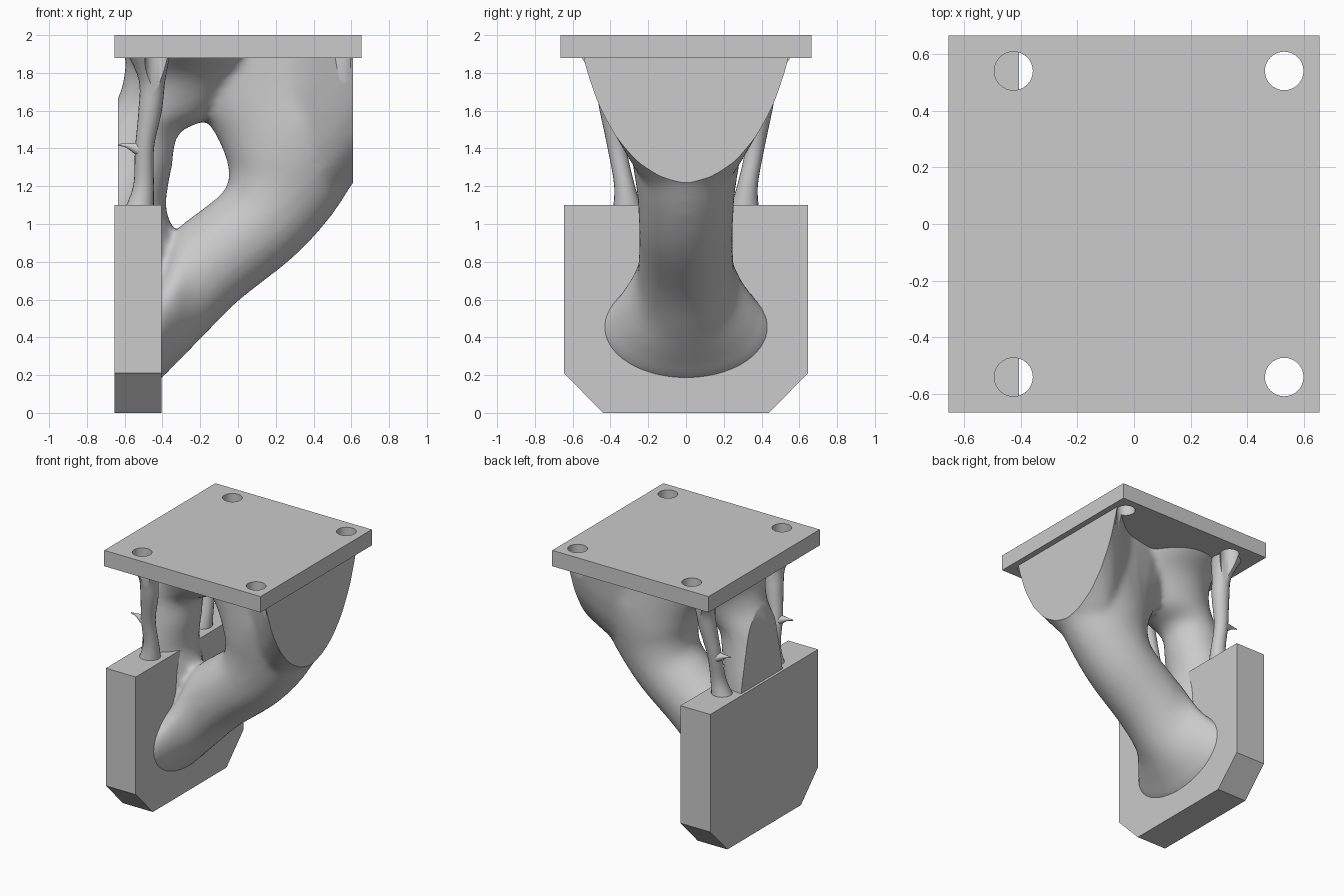
import bpy, bmesh, math
from mathutils import Vector

if "Cube" in bpy.data.objects:
    bpy.data.objects.remove(bpy.data.objects["Cube"])

grey = bpy.data.materials.new("plain grey")
grey.use_nodes = True
grey.diffuse_color = (0.595, 0.595, 0.595, 1)
grey.node_tree.nodes["Principled BSDF"].inputs["Base Color"].default_value = grey.diffuse_color


def make_object(name, bm):
    bmesh.ops.recalc_face_normals(bm, faces=bm.faces)
    mesh = bpy.data.meshes.new(name)
    bm.to_mesh(mesh)
    bm.free()
    mesh.materials.append(grey)
    ob = bpy.data.objects.new(name, mesh)
    bpy.context.collection.objects.link(ob)
    return ob


def apply(ob, kind, **settings):
    mod = ob.modifiers.new(kind.lower(), kind)
    for key, value in settings.items():
        setattr(mod, key, value)
    with bpy.context.temp_override(object=ob, active_object=ob):
        bpy.ops.object.modifier_apply(modifier=mod.name)


def smooth(ob):
    bpy.ops.object.select_all(action="DESELECT")
    ob.select_set(True)
    bpy.context.view_layer.objects.active = ob
    bpy.ops.object.shade_smooth_by_angle(angle=math.radians(40))


def box(name, low, high):
    bm = bmesh.new()
    bmesh.ops.create_cube(bm, size=1)
    low, high = Vector(low), Vector(high)
    for v in bm.verts:
        v.co = (low + high) / 2 + v.co * (high - low)
    return make_object(name, bm)


def spline(rows, steps):
    """Smooth curve through rows of numbers."""
    out = []
    for i in range(len(rows) - 1):
        group = [rows[max(i - 1, 0)], rows[i], rows[i + 1], rows[min(i + 2, len(rows) - 1)]]
        for s in range(steps):
            t = s / steps
            out.append([b + t * ((c - a) / 2 + t * (a - 2.5 * b + 2 * c - d / 2
                        + t * (1.5 * (b - c) + (d - a) / 2))) for a, b, c, d in zip(*group)])
    return out + [list(rows[-1])]


def loft(bm, sections, sides=28):
    """Skin ellipses given as (centre, half axis, half axis)."""
    rings = []
    for c, u, v in sections:
        angles = [math.tau * k / sides for k in range(sides)]
        rings.append([bm.verts.new(c + u * math.cos(a) + v * math.sin(a)) for a in angles])
    for a, b in zip(rings, rings[1:]):
        for k in range(sides):
            n = (k + 1) % sides
            bm.faces.new((a[k], a[n], b[n], b[k]))
    bm.faces.new(rings[0])
    bm.faces.new(rings[-1])


def strut_sections(rows):
    """Rows: lower edge x, z, upper edge x, z, half width."""
    for bx, bz, tx, tz, w in spline(rows, 5):
        low, top = Vector((bx, 0, bz)), Vector((tx, 0, tz))
        yield (low + top) / 2, (top - low) / 2, Vector((0, w, 0))


# Drill for the four bolt holes
bm = bmesh.new()
for x in (-0.425, 0.53):
    for y in (-0.54, 0.54):
        made = bmesh.ops.create_cone(bm, cap_ends=True, segments=32, radius1=0.068,
                                     radius2=0.068, depth=0.6)
        bmesh.ops.translate(bm, verts=made["verts"], vec=(x, y, 2))
drill = make_object("drill", bm)
drill.hide_render = True

# Top plate with bolt holes
top_plate = box("top_plate", (-0.655, -0.665, 1.88), (0.655, 0.665, 2))
apply(top_plate, "BOOLEAN", operation="DIFFERENCE", object=drill, solver="EXACT")
smooth(top_plate)

# Wall plate with chamfered lower corners
bm = bmesh.new()
outline = [(-0.44, 0), (0.44, 0), (0.645, 0.21), (0.645, 1.1), (-0.645, 1.1), (-0.645, 0.21)]
face = bm.faces.new([bm.verts.new((-0.655, y, z)) for y, z in outline])
made = bmesh.ops.extrude_face_region(bm, geom=[face])
bmesh.ops.translate(bm, vec=(0.25, 0, 0),
                    verts=[g for g in made["geom"] if isinstance(g, bmesh.types.BMVert)])
make_object("wall_plate", bm)

# Organic bracket: diagonal arm, rear strut and flared end flange fused together
bm = bmesh.new()
loft(bm, strut_sections([
    (-0.62, 0.11, -0.62, 0.70, 0.48),
    (-0.44, 0.16, -0.44, 0.71, 0.46),
    (-0.32, 0.27, -0.38, 0.80, 0.37),
    (-0.18, 0.41, -0.32, 0.97, 0.27),
    (0.00, 0.59, -0.20, 1.07, 0.25),
    (0.30, 0.83, -0.07, 1.18, 0.25),
    (0.50, 1.05, -0.05, 1.29, 0.26),
    (0.70, 1.34, -0.08, 1.39, 0.29),
    (1.00, 1.60, -0.13, 1.49, 0.31),
    (1.40, 1.90, -0.25, 1.68, 0.31),
    (1.50, 2.10, -0.30, 1.95, 0.31)]))
loft(bm, strut_sections([
    (-0.90, 0.60, -0.34, 0.60, 0.25),
    (-0.90, 0.92, -0.34, 0.92, 0.25),
    (-0.86, 1.10, -0.38, 1.10, 0.25),
    (-0.79, 1.30, -0.35, 1.30, 0.22),
    (-0.73, 1.50, -0.31, 1.48, 0.20),
    (-0.635, 1.67, -0.14, 1.57, 0.23),
    (-0.60, 1.80, 0.00, 1.75, 0.31),
    (-0.60, 1.89, 0.08, 1.89, 0.46),
    (-0.62, 2.00, 0.10, 2.00, 0.58)]))
loft(bm, strut_sections([
    (0.20, 0.95, 0.20, 2.80, 0.26),
    (0.34, 1.02, 0.34, 2.80, 0.33),
    (0.48, 1.11, 0.48, 2.90, 0.45),
    (0.61, 1.22, 0.61, 3.38, 0.59),
    (0.72, 1.32, 0.72, 3.60, 0.71)]))
bracket = make_object("bracket_arm", bm)
apply(bracket, "REMESH", mode="VOXEL", voxel_size=0.025)
apply(bracket, "SMOOTH", factor=0.5, iterations=8)
trim = box("trim", (-0.635, -1, 0.05), (0.61, 1, 1.9))
apply(bracket, "BOOLEAN", operation="INTERSECT", object=trim, solver="EXACT")
apply(bracket, "BOOLEAN", operation="DIFFERENCE", object=drill, solver="EXACT")
smooth(bracket)

# Thin rear legs, each with a small thorn
leg_path = [(-0.53, 0.305, 1.05, 0.085), (-0.50, 0.325, 1.20, 0.055), (-0.495, 0.365, 1.40, 0.05),
            (-0.465, 0.395, 1.60, 0.062), (-0.455, 0.42, 1.76, 0.07), (-0.475, 0.46, 1.92, 0.12)]
thorn_path = [(-0.50, 0.365, 1.39, 0.045), (-0.545, 0.37, 1.40, 0.03),
              (-0.59, 0.37, 1.415, 0.012), (-0.635, 0.37, 1.42, 0.004)]
for side, label in ((1, "left"), (-1, "right")):
    for part, path in (("leg", leg_path), ("leg_thorn", thorn_path)):
        bm = bmesh.new()
        across = Vector((1, 0, 0)) if part == "leg" else Vector((0, 0, 1))
        loft(bm, [(Vector((x, y * side, z)), across * r, Vector((0, r, 0)))
                  for x, y, z, r in spline(path, 5)], sides=20)
        ob = make_object(f"{label}_{part}", bm)
        if part == "leg":
            apply(ob, "BOOLEAN", operation="DIFFERENCE", object=drill, solver="EXACT")
        smooth(ob)

for helper in (drill, trim):
    bpy.data.objects.remove(helper)
